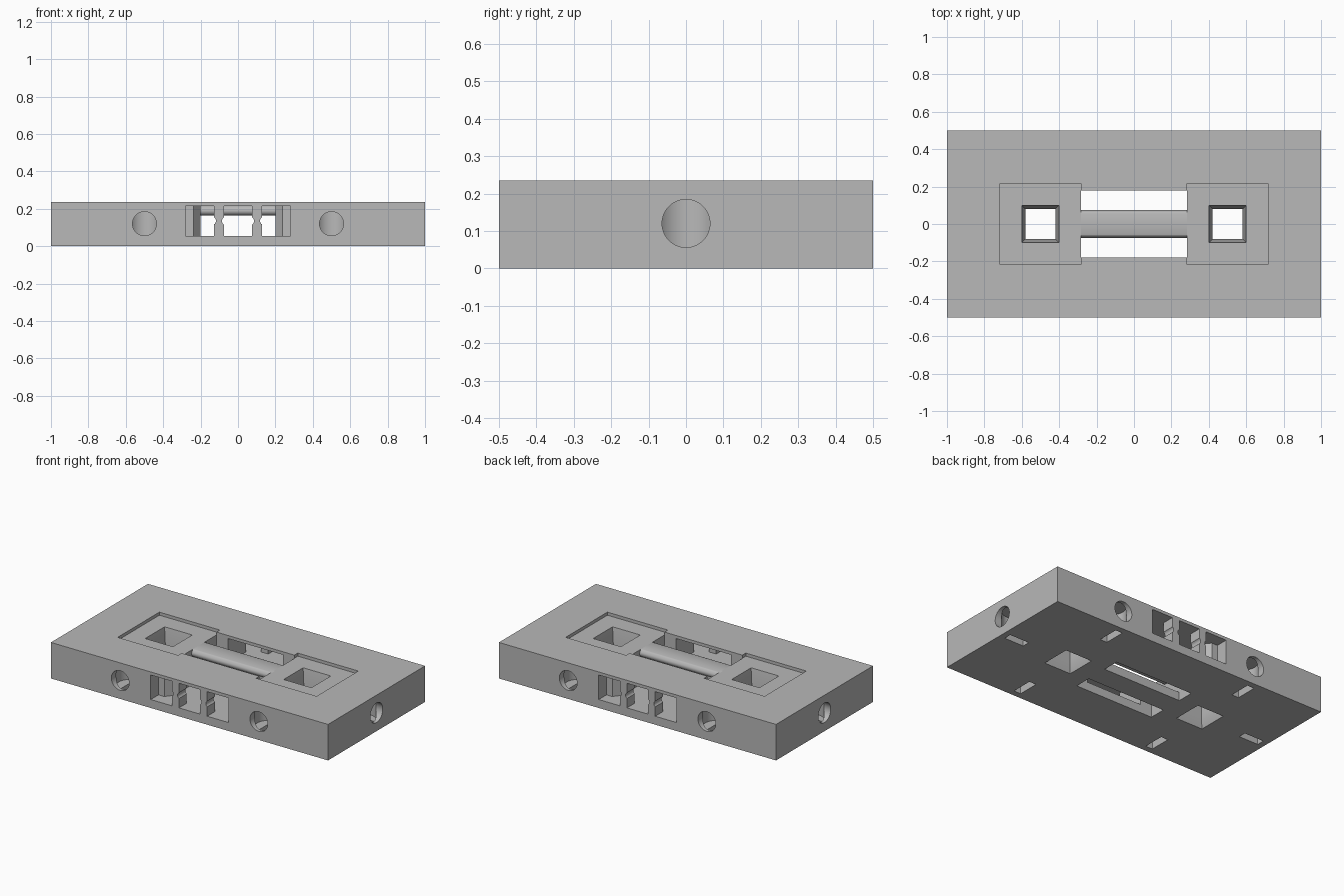
import bpy, bmesh
from math import cos, sin, pi, radians
from mathutils import Matrix

cube = bpy.data.objects.get("Cube")
if cube:
    bpy.data.objects.remove(cube, do_unlink=True)

grey = bpy.data.materials.new("stone_grey")
grey.use_nodes = True
colour = (0.48, 0.48, 0.48, 1)
grey.diffuse_color = colour
grey.node_tree.nodes["Principled BSDF"].inputs["Base Color"].default_value = colour

H = 0.235                 # slab height
FLOOR, CEIL = 0.055, 0.215  # inner cavity levels
MID = 0.12                # hole centre height


def finish(name, bm):
    bmesh.ops.recalc_face_normals(bm, faces=bm.faces)
    mesh = bpy.data.meshes.new(name)
    bm.to_mesh(mesh)
    bm.free()
    mesh.materials.append(grey)
    obj = bpy.data.objects.new(name, mesh)
    bpy.context.collection.objects.link(obj)
    return obj


def box(name, x0, x1, y0, y1, z0, z1):
    bm = bmesh.new()
    bmesh.ops.create_cube(bm, size=1)
    for v in bm.verts:
        v.co.x = x1 if v.co.x > 0 else x0
        v.co.y = y1 if v.co.y > 0 else y0
        v.co.z = z1 if v.co.z > 0 else z0
    return finish(name, bm)


def cylinder(name, r, depth, centre, axis="Z"):
    turn = {"X": Matrix.Rotation(pi / 2, 4, "Y"), "Y": Matrix.Rotation(pi / 2, 4, "X"),
            "Z": Matrix.Identity(4)}[axis]
    bm = bmesh.new()
    bmesh.ops.create_cone(bm, cap_ends=True, segments=48, radius1=r, radius2=r,
                          depth=depth, matrix=Matrix.Translation(centre) @ turn)
    return finish(name, bm)


def prism(name, outline, place, a, b):
    """Extrude a 2D outline between levels a and b; place maps (u, v, w) to xyz."""
    bm = bmesh.new()
    ends = [[bm.verts.new(place(u, v, w)) for u, v in outline] for w in (a, b)]
    for ring in ends:
        bm.faces.new(ring)
    n = len(outline)
    for i in range(n):
        j = (i + 1) % n
        bm.faces.new((ends[0][i], ends[0][j], ends[1][j], ends[1][i]))
    return finish(name, bm)


def square_well(name, x, levels):
    """Square shaft whose half-width changes with height."""
    bm = bmesh.new()
    rings = [[bm.verts.new((x + sx * w, sy * w, z)) for sx, sy in
              ((-1, -1), (1, -1), (1, 1), (-1, 1))] for w, z in levels]
    bm.faces.new(rings[0])
    bm.faces.new(rings[-1])
    for lo, hi in zip(rings, rings[1:]):
        for i in range(4):
            j = (i + 1) % 4
            bm.faces.new((lo[i], lo[j], hi[j], hi[i]))
    return finish(name, bm)


def cut(target, cutter):
    mod = target.modifiers.new("cut", "BOOLEAN")
    mod.operation, mod.solver, mod.object = "DIFFERENCE", "EXACT", cutter
    bpy.context.view_layer.objects.active = target
    bpy.ops.object.modifier_apply(modifier=mod.name)
    bpy.data.objects.remove(cutter, do_unlink=True)


def smooth(obj):
    bpy.ops.object.select_all(action="DESELECT")
    obj.select_set(True)
    bpy.context.view_layer.objects.active = obj
    bpy.ops.object.shade_smooth_by_angle(angle=radians(35))


slab = box("base_slab", -1, 1, -0.5, 0.5, 0, H)

# Central channel: two floor slots, the hollow under the bar, and the open top
for s in (-1, 1):
    y0, y1 = sorted((s * 0.072, s * 0.18))
    cut(slab, box("slot_cutter", -0.283, 0.283, y0, y1, -0.1, 0.1))
cut(slab, box("channel_cutter", -0.283, 0.283, -0.18, 0.18, FLOOR, H + 0.1))

for s in (-1, 1):
    # Shallow square recess and tapered well on each half
    x0, x1 = sorted((s * 0.281, s * 0.718))
    cut(slab, box("recess_cutter", x0, x1, -0.215, 0.215, CEIL, H + 0.1))
    cut(slab, square_well("well_cutter", s * 0.5, (
        (0.1, -0.01), (0.08, 0.045), (0.08, 0.1), (0.1, CEIL), (0.1, H + 0.1))))

    # Connector tunnel on front and back, narrowing behind a shoulder
    half = [(0.28, 0.51), (0.28, 0.42), (0.238, 0.42), (0.2, 0.37), (0.2, 0.17)]
    outline = half + [(-x, y) for x, y in reversed(half)]
    cut(slab, prism("tunnel_cutter", outline, lambda u, v, w: (u, s * v, w), FLOOR, CEIL))

# Round side holes, each opening into an upright pocket with a slit below
sites = [(sx * 0.5, sy * 0.39, 0, sy) for sx in (-1, 1) for sy in (-1, 1)]
sites += [(sx * 0.89, 0, sx, 0) for sx in (-1, 1)]
for x, y, dx, dy in sites:
    cut(slab, cylinder("pocket_cutter", 0.088, 0.15, (x, y, MID)))
    cut(slab, cylinder("hole_cutter", 0.064, 0.16, (x + dx * 0.08, y + dy * 0.08, MID),
                       "X" if dx else "Y"))
    hx, hy = (0.07, 0.025) if dx else (0.025, 0.07)
    cut(slab, box("slit_cutter", x - hx, x + hx, y - hy, y + hy, -0.1, MID))
smooth(slab)

# Rounded bar spanning the channel
side = [(0.057, CEIL), (0.062, 0.213)]
side += [(0.05 + 0.024 * cos(a), 0.189 + 0.024 * sin(a))
         for a in [pi / 4 - i * pi * 0.75 / 8 for i in range(9)]]
bar_outline = side + [(-y, z) for y, z in reversed(side)]
bar = prism("centre_bar", bar_outline, lambda u, v, w: (w, u, v), -0.29, 0.29)
smooth(bar)

# Notched pillars dividing each connector opening
for sy, where in ((-1, "front"), (1, "back")):
    for sx, hand in ((-1, "right"), (1, "left")):
        y0, y1 = sorted((sy * 0.42, sy * 0.5))
        x0, x1 = sorted((sx * 0.076, sx * 0.128))
        pillar = box(f"{where}_{hand}_pillar", x0, x1, y0, y1, FLOOR - 0.005, CEIL + 0.005)
        for x in (x0 - 0.012, x1 + 0.012):
            cut(pillar, cylinder("notch_cutter", 0.022, 0.3, (x, sy * 0.46, 0.135), "Y"))
        smooth(pillar)
